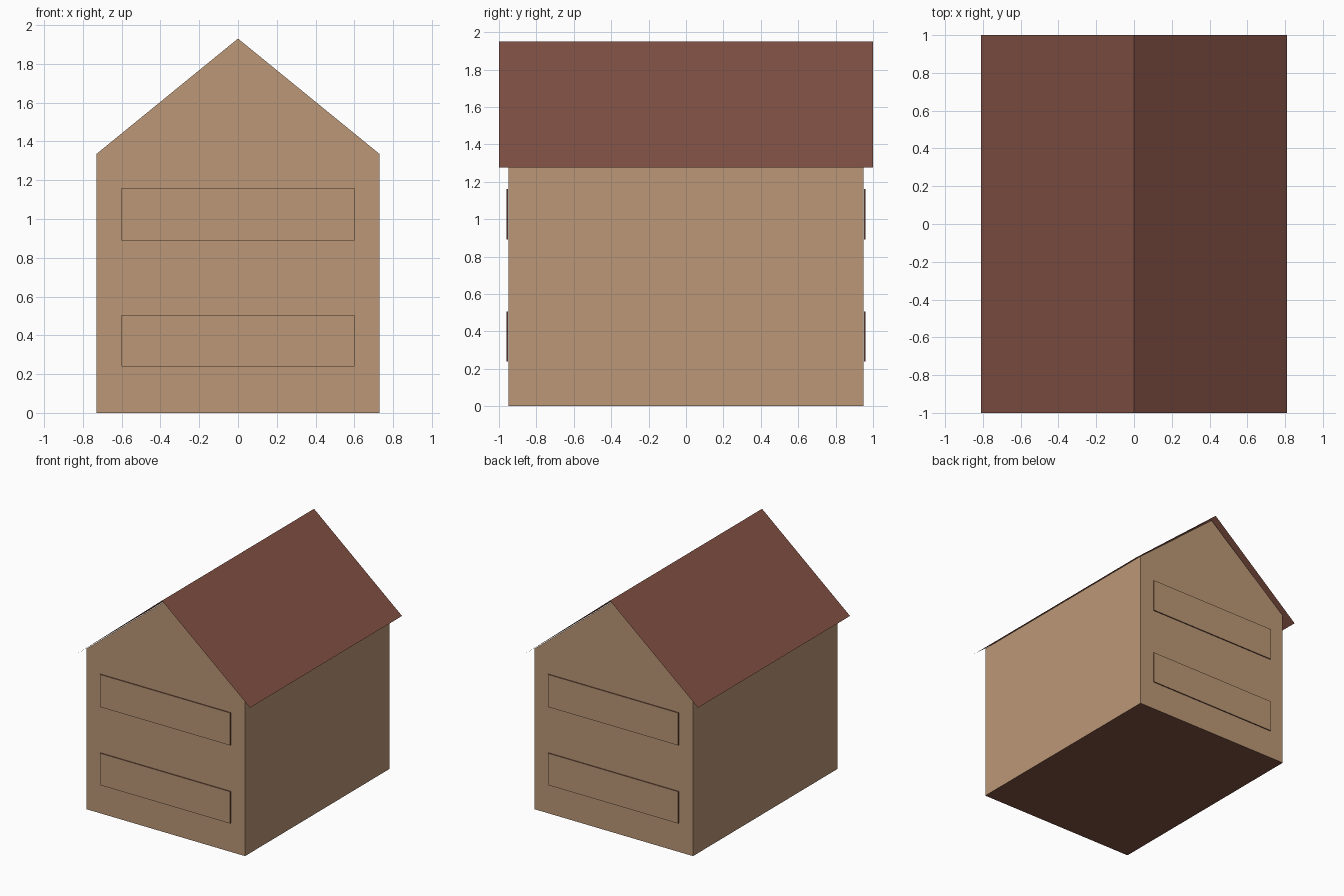
import bpy, bmesh

cube = bpy.data.objects.get("Cube")
if cube:
    bpy.data.objects.remove(cube, do_unlink=True)


def make_material(name, rgb):
    mat = bpy.data.materials.new(name)
    mat.use_nodes = True
    colour = (*rgb, 1)
    mat.diffuse_color = colour
    mat.node_tree.nodes["Principled BSDF"].inputs["Base Color"].default_value = colour
    return mat


tan = make_material("tan wall", (0.50, 0.31, 0.18))
red_brown = make_material("red brown roof", (0.22, 0.082, 0.056))


def sweep(name, profile, y0, y1, closed=True, rule=None):
    """Sweep an x-z profile along y; rule(normal) picks the material slot."""
    bm = bmesh.new()
    rings = [[bm.verts.new((x, y, z)) for x, z in profile] for y in (y0, y1)]
    a, b = rings
    count = len(profile)
    for i in range(count if closed else count - 1):
        j = (i + 1) % count
        bm.faces.new((a[i], a[j], b[j], b[i]))
    if closed:
        bm.faces.new(a)
        bm.faces.new(b[::-1])
        bmesh.ops.recalc_face_normals(bm, faces=bm.faces[:])
    bm.normal_update()
    for face in bm.faces:
        face.material_index = rule(face.normal) if rule else 1
    mesh = bpy.data.meshes.new(name)
    bm.to_mesh(mesh)
    bm.free()
    for mat in (tan, red_brown):
        mesh.materials.append(mat)
    obj = bpy.data.objects.new(name, mesh)
    bpy.context.collection.objects.link(obj)
    return obj


# House body with gables: tan walls, dark floor and attic slopes
half, depth, eave, peak = 0.73, 0.95, 1.335, 1.93
sweep("house_body",
      [(-half, 0), (half, 0), (half, eave), (0, peak), (-half, eave)],
      -depth, depth, rule=lambda n: 1 if abs(n.z) > 0.5 else 0)

# Thin sheet roof, ordered so that its normals face up
sweep("roof", [(0.81, 1.275), (0, 1.95), (-0.81, 1.275)], 1, -1, closed=False)

# Shallow wall panels with dark rims, two on each gable end
for end, side in (("front", -1), ("back", 1)):
    for level, low, high in (("lower", 0.24, 0.505), ("upper", 0.89, 1.16)):
        sweep(f"{end}_{level}_panel",
              [(-0.6, low), (0.6, low), (0.6, high), (-0.6, high)],
              side * (depth + 0.001), side * (depth + 0.01),
              rule=lambda n: 0 if abs(n.y) > 0.5 else 1)

# Point the roof normals upward
roof = bpy.data.objects["roof"].data
if roof.polygons[0].normal.z < 0:
    roof.flip_normals()
